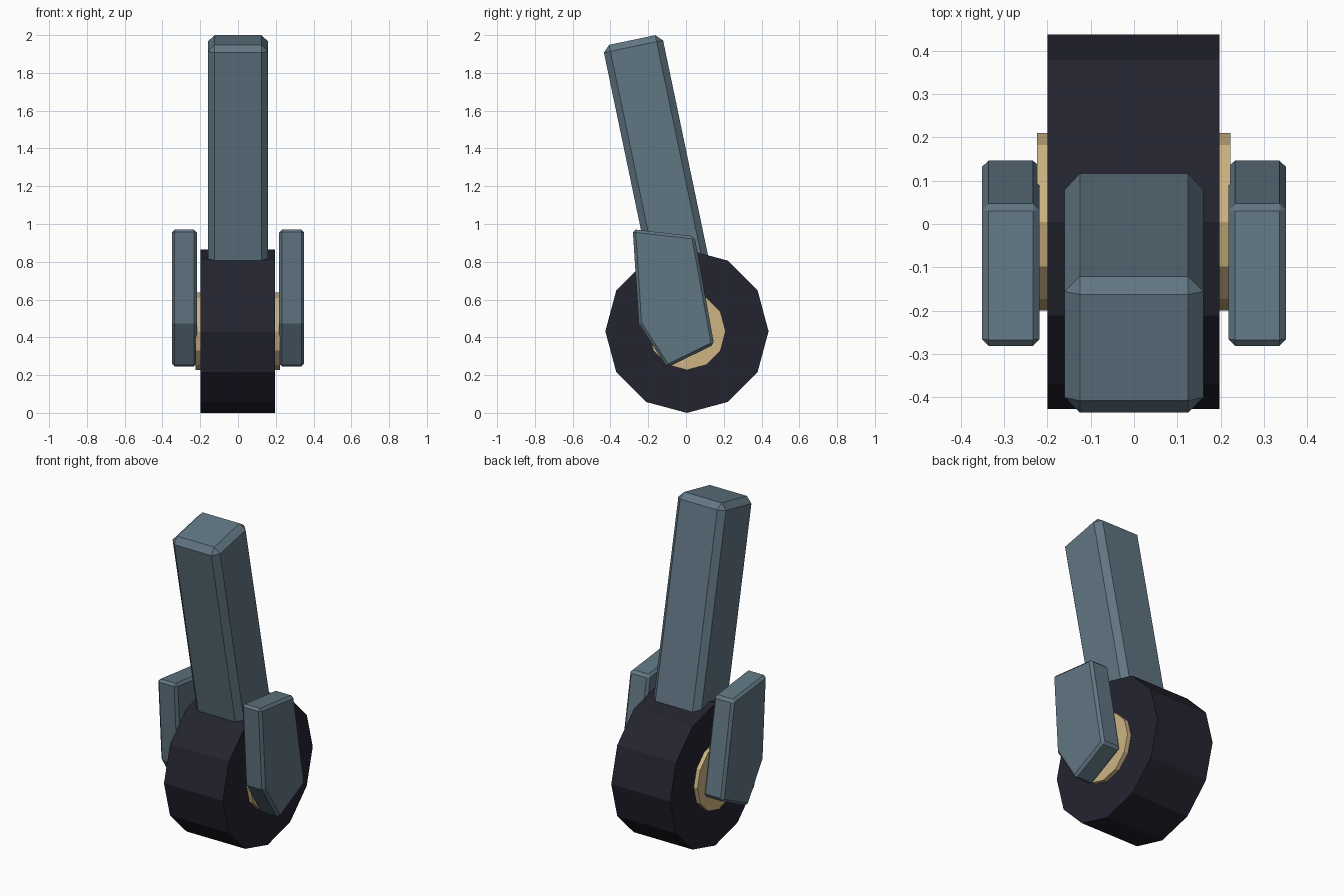
import bpy, bmesh, math
from mathutils import Matrix, Vector

if "Cube" in bpy.data.objects:
    bpy.data.objects.remove(bpy.data.objects["Cube"])


def material(name, rgb):
    m = bpy.data.materials.new(name)
    m.diffuse_color = (*rgb, 1)
    m.use_nodes = True
    m.node_tree.nodes["Principled BSDF"].inputs["Base Color"].default_value = m.diffuse_color
    return m


STEEL = material("blue grey steel", (0.118, 0.181, 0.226))
RUBBER = material("dark rubber", (0.0176, 0.0176, 0.0296))
BRASS = material("pale brass", (0.610, 0.456, 0.231))


def finish(name, bm, mat, bevel=0):
    bmesh.ops.recalc_face_normals(bm, faces=bm.faces)
    me = bpy.data.meshes.new(name)
    bm.to_mesh(me)
    bm.free()
    me.materials.append(mat)
    ob = bpy.data.objects.new(name, me)
    bpy.context.collection.objects.link(ob)
    if bevel:
        mod = ob.modifiers.new("Chamfer", 'BEVEL')
        mod.width = bevel
        mod.segments = 1
        mod.limit_method = 'ANGLE'
        mod.angle_limit = math.radians(35)
    return ob


def prism(name, profile, x0, x1, mat, bevel=0):
    """Extrude a (y, z) profile along x."""
    bm = bmesh.new()
    face = bm.faces.new([bm.verts.new((x0, y, z)) for y, z in profile])
    ext = bmesh.ops.extrude_face_region(bm, geom=[face])
    verts = [v for v in ext["geom"] if isinstance(v, bmesh.types.BMVert)]
    bmesh.ops.translate(bm, vec=(x1 - x0, 0, 0), verts=verts)
    return finish(name, bm, mat, bevel)


def ring(radius, cy=0.005, cz=0.432, n=12):
    return [(cy + radius * math.sin(math.tau * i / n),
             cz - radius * math.cos(math.tau * i / n)) for i in range(n)]


# Wheel and the hub passing through it
prism("wheel", ring(0.432), -0.199, 0.197, RUBBER)
prism("hub", ring(0.205), -0.224, 0.223, BRASS)

# Fork plates either side of the wheel
plate = [(-0.282, 0.972), (0.045, 0.935), (0.149, 0.362),
         (-0.100, 0.240), (-0.250, 0.472)]
for side, label in ((-1, "left"), (1, "right")):
    a, b = sorted((side * 0.218, side * 0.350))
    prism(label + "_fork_plate", plate, a, b, STEEL, 0.015)

# Leaning chamfered strut, its foot buried in the wheel
length = 1.4
bm = bmesh.new()
bmesh.ops.create_cube(bm, size=1, matrix=Matrix.Translation((0, 0, -length / 2))
                      @ Matrix.Diagonal((0.32, 0.32, length, 1)))
strut = finish("strut", bm, STEEL, 0.035)
strut.location = Vector((0, -0.285, 1.974))
strut.rotation_euler.x = math.radians(11.8)
